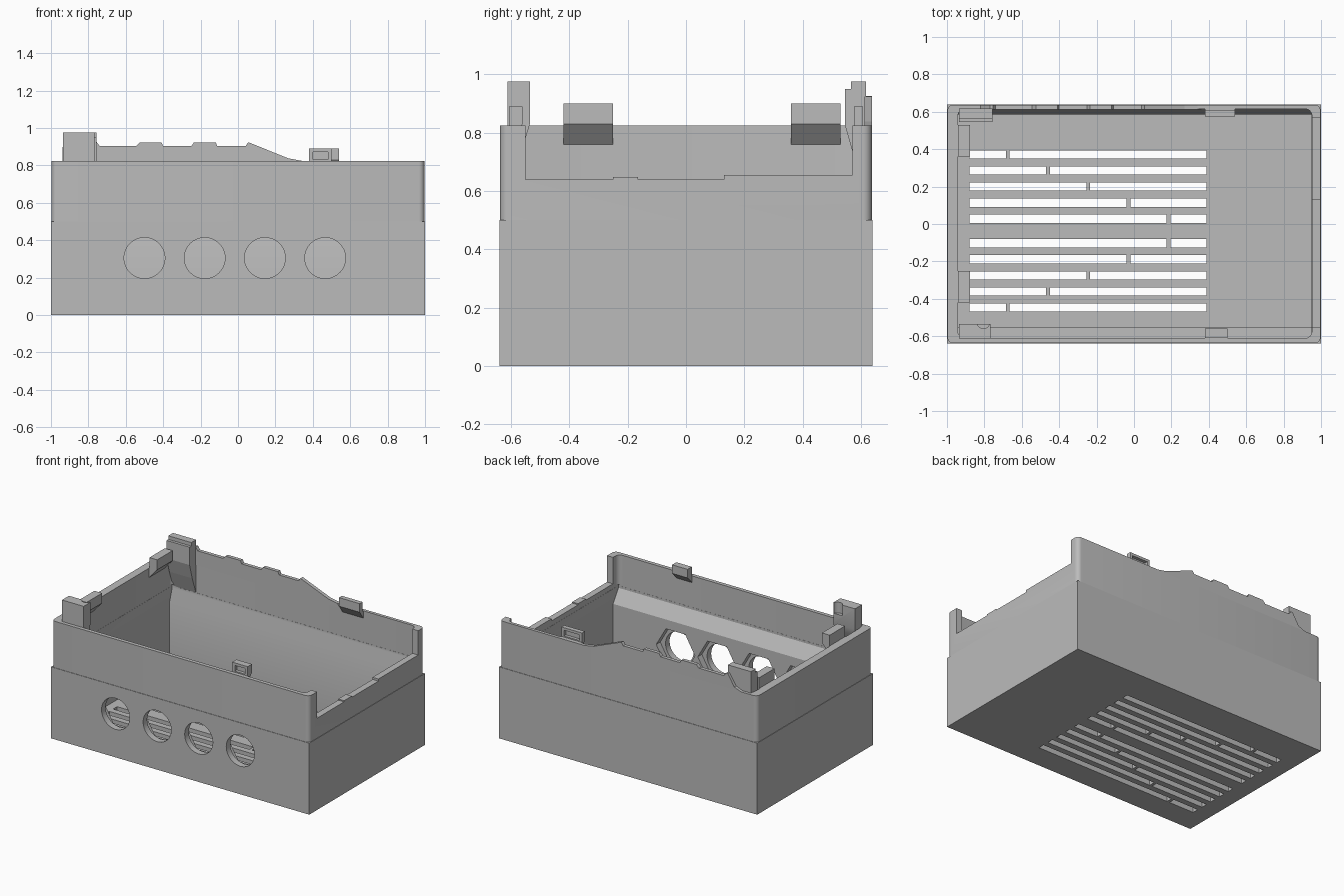
import bpy, bmesh, math
from mathutils import Vector

cube = bpy.data.objects.get("Cube")
if cube:
    bpy.data.objects.remove(cube, do_unlink=True)

grey = bpy.data.materials.new("plain grey")
grey.use_nodes = True
grey.diffuse_color = (0.5, 0.5, 0.5, 1)
grey.node_tree.nodes["Principled BSDF"].inputs["Base Color"].default_value = (0.5, 0.5, 0.5, 1)


def prism(name, pts, axis, lo, hi):
    """Extrude a 2D outline along an axis."""
    place = {"x": lambda p, d: (d, p[0], p[1]),
             "y": lambda p, d: (p[0], d, p[1]),
             "z": lambda p, d: (p[0], p[1], d)}[axis]
    bm = bmesh.new()
    face = bm.faces.new([bm.verts.new(place(p, lo)) for p in pts])
    new = bmesh.ops.extrude_face_region(bm, geom=[face])["geom"]
    shift = Vector(place((0, 0), hi - lo))
    bmesh.ops.translate(bm, vec=shift, verts=[v for v in new if isinstance(v, bmesh.types.BMVert)])
    bmesh.ops.recalc_face_normals(bm, faces=bm.faces)
    mesh = bpy.data.meshes.new(name)
    bm.to_mesh(mesh)
    bm.free()
    mesh.materials.append(grey)
    obj = bpy.data.objects.new(name, mesh)
    bpy.context.scene.collection.objects.link(obj)
    return obj


def box(name, x0, x1, y0, y1, z0, z1):
    return prism(name, [(x0, y0), (x1, y0), (x1, y1), (x0, y1)], "z", z0, z1)


def round_box(name, x0, x1, y0, y1, z0, z1, r, steps=6):
    pts = []
    corners = [(x1 - r, y1 - r), (x0 + r, y1 - r), (x0 + r, y0 + r), (x1 - r, y0 + r)]
    for k, (cx, cy) in enumerate(corners):
        for i in range(steps + 1):
            a = math.pi / 2 * (k + i / steps)
            pts.append((cx + r * math.cos(a), cy + r * math.sin(a)))
    return prism(name, pts, "z", z0, z1)


def disc(cx, cy, r, n):
    return [(cx + r * math.cos(math.tau * i / n), cy + r * math.sin(math.tau * i / n)) for i in range(n)]


def combine(obj, others, operation="DIFFERENCE"):
    """Apply booleans in turn, then drop the helper objects."""
    for other in others:
        other.hide_render = True
        mod = obj.modifiers.new("cut", "BOOLEAN")
        mod.operation, mod.solver, mod.object = operation, "EXACT", other
    graph = bpy.context.evaluated_depsgraph_get()
    graph.update()
    mesh = bpy.data.meshes.new_from_object(obj.evaluated_get(graph))
    obj.modifiers.clear()
    obj.data = mesh
    for other in others:
        bpy.data.objects.remove(other, do_unlink=True)


def smooth(obj):
    bpy.ops.object.select_all(action="DESELECT")
    obj.select_set(True)
    bpy.context.view_layer.objects.active = obj
    bpy.ops.object.shade_smooth_by_angle(angle=math.radians(30))


# Outer body: square base, slightly inset rounded upper walls
body = box("case_body", -1, 1, -0.64, 0.64, 0, 0.5)
upper = round_box("upper", -0.997, 0.997, -0.637, 0.637, 0.4, 0.825, 0.03)
combine(body, [upper], "UNION")

# Cavity with sloping ledges, and the stepped opening in one end
cutters = [
    prism("cavity", [(-0.55, 0.04), (0.585, 0.04), (0.585, 0.5), (0.614, 0.59), (0.614, 0.62),
                     (-0.609, 0.62), (-0.609, 0.59), (-0.55, 0.5)], "x", -0.94, 0.95),
    round_box("cavity_top", -0.941, 0.951, -0.61, 0.615, 0.605, 1.2, 0.035),
    prism("end_opening", [(-0.55, 0.64), (-0.25, 0.64), (-0.25, 0.648), (-0.165, 0.648),
                          (-0.165, 0.64), (0.13, 0.64), (0.13, 0.655), (0.57, 0.655),
                          (0.57, 1.2), (-0.55, 1.2)], "x", 0.9, 1.1)]

# Round ports with hexagonal pockets behind them
for i in range(4):
    x = -0.5 + 0.322 * i
    cutters.append(prism("port", disc(x, 0.305, 0.109, 48), "y", -0.7, -0.5))
    cutters.append(prism("pocket", disc(x, 0.305, 0.15, 6), "y", -0.595, -0.5))

# Floor vents, each row split by one bridge
for i in range(5):
    bridge = 0.185 - 0.215 * i
    for y in (0.028 + 0.086 * i, -0.103 - 0.086 * i):
        for x0, x1 in ((-0.88, bridge - 0.01), (bridge + 0.01, 0.387)):
            cutters.append(box("vent", x0, x1, y - 0.022, y + 0.022, -0.1, 0.2))
combine(body, cutters)
smooth(body)

# Raised, notched rim along the back
prism("back_rim", [(-0.9, 0.8), (-0.87, 0.825), (-0.82, 0.845), (-0.77, 0.925), (-0.755, 0.925),
                   (-0.74, 0.903), (-0.545, 0.903), (-0.525, 0.924), (-0.41, 0.924),
                   (-0.4, 0.903), (-0.25, 0.903), (-0.235, 0.924), (-0.12, 0.924),
                   (-0.11, 0.903), (0.04, 0.903), (0.055, 0.924), (0.27, 0.838),
                   (0.34, 0.825), (0.36, 0.8)], "y", 0.612, 0.637)

# Corner tabs with tapered undersides
prism("back_corner_tab", [(0.617, 0.975), (0.565, 0.975), (0.565, 0.95), (0.545, 0.95),
                          (0.545, 0.825), (0.575, 0.72), (0.617, 0.6)], "x", -0.935, -0.757)
front_tab = prism("front_corner_tab", [(-0.612, 0.975), (-0.535, 0.975), (-0.535, 0.83),
                                       (-0.55, 0.78), (-0.612, 0.66)], "x", -0.935, -0.767)
combine(front_tab, [prism("notch", disc(-0.805, -0.525, 0.034, 24), "z", 0.9, 1.1)])
smooth(front_tab)

# Snap clips on the closed end
for name, y0, y1 in (("end_clip_front", -0.42, -0.25), ("end_clip_back", 0.36, 0.53)):
    prism(name, [(-0.945, 0.76), (-0.94, 0.76), (-0.878, 0.83), (-0.878, 0.9), (-0.938, 0.9),
                 (-0.938, 0.825), (-0.945, 0.825)], "y", y0, y1)

# Snap clips on the long walls, hollowed from outside
for name, s, x1 in (("front_clip", -1, 0.5), ("back_clip", 1, 0.54)):
    outline = [(0.618, 0.77), (0.618, 0.824), (0.607, 0.824), (0.607, 0.89),
               (0.56 if s < 0 else 0.575, 0.89), (0.56 if s < 0 else 0.575, 0.83)]
    clip = prism(name, [(s * y, z) for y, z in outline], "x", 0.38, x1)
    y0, y1 = sorted((s * 0.585, s * 0.7))
    combine(clip, [box("hollow", 0.4, x1 - 0.02, y0, y1, 0.832, 0.872)])
